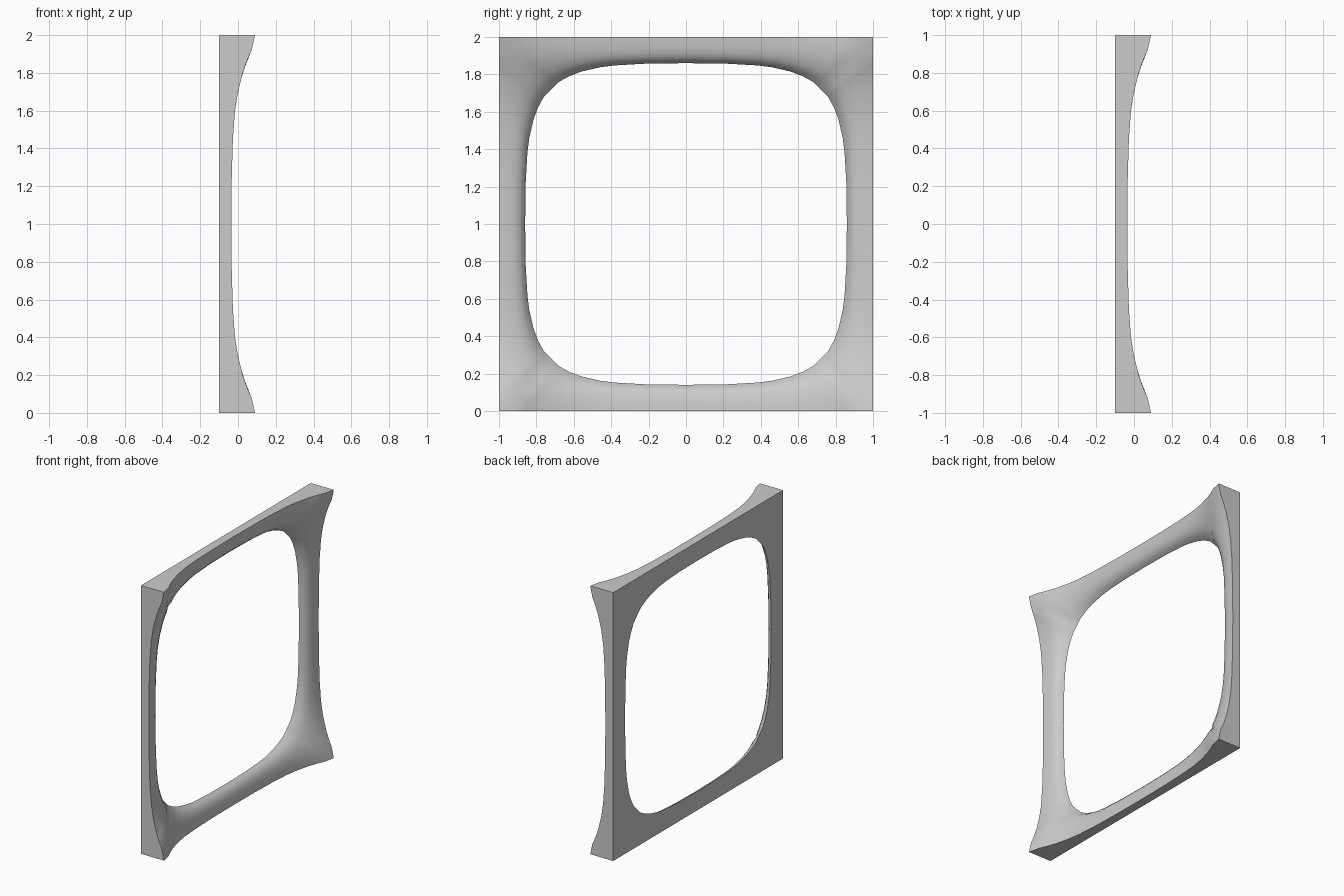
import bpy, bmesh, math

cube = bpy.data.objects.get("Cube")
if cube:
    bpy.data.objects.remove(cube)

BACK = -0.1

# Half of one side: (position along outer edge, rim height, hole offset, hole position along)
HALF = [
    (0.00, -0.035, 0.860, 0.00), (0.25, -0.033, 0.857, 0.22),
    (0.45, -0.027, 0.848, 0.38), (0.60, -0.016, 0.838, 0.46),
    (0.70, 0.000, 0.815, 0.56), (0.80, 0.025, 0.790, 0.625),
    (0.86, 0.046, 0.760, 0.68), (0.92, 0.072, 0.740, 0.70),
    (1.00, 0.090, 0.720, 0.72),
]

# Cross-section from hole to rim: (distance, height at mid side, height at corner)
SECTION = [(0.10, 0.42, 0.20), (0.22, 0.66, 0.36), (0.38, 0.82, 0.53),
           (0.58, 0.92, 0.72), (0.80, 0.97, 0.88), (1.0, 1.0, 1.0)]

side = [(-w, e, a, -b) for w, e, a, b in reversed(HALF[1:])] + HALF[:-1]


def ring_column(w, e, a, b, turn):
    """Closed cross-section of the frame at one place along a side."""
    c, s = round(math.cos(turn)), round(math.sin(turn))

    def place(x, across, along):
        return (x, across * c - along * s, across * s + along * c + 1)

    corner = abs(w) ** 3
    pts = [place(BACK, 1, w), place(BACK, a, b)]
    for t, mid, cor in SECTION:
        h = mid + (cor - mid) * corner
        pts.append(place(BACK + (e - BACK) * h, a + (1 - a) * t, b + (w - b) * t))
    return pts


# Frame: sweep the cross-section around the four sides
bm = bmesh.new()
columns = []
for quarter in range(4):
    for entry in side:
        pts = ring_column(*entry, quarter * math.pi / 2)
        columns.append([bm.verts.new(p) for p in pts])

for i, col in enumerate(columns):
    nxt = columns[(i + 1) % len(columns)]
    for j in range(len(col)):
        k = (j + 1) % len(col)
        bm.faces.new((col[j], col[k], nxt[k], nxt[j]))
bmesh.ops.recalc_face_normals(bm, faces=bm.faces)

mesh = bpy.data.meshes.new("concave_frame")
bm.to_mesh(mesh)
bm.free()
frame = bpy.data.objects.new("concave_frame", mesh)
bpy.context.collection.objects.link(frame)

# Plain grey material
grey = bpy.data.materials.new("plain_grey")
grey.use_nodes = True
colour = (0.6, 0.6, 0.6, 1)
grey.diffuse_color = colour
grey.node_tree.nodes["Principled BSDF"].inputs["Base Color"].default_value = colour
mesh.materials.append(grey)

# Smooth the curved face, keep the outer edges crisp
bpy.ops.object.select_all(action="DESELECT")
frame.select_set(True)
bpy.context.view_layer.objects.active = frame
bpy.ops.object.shade_smooth_by_angle(angle=math.radians(35))
